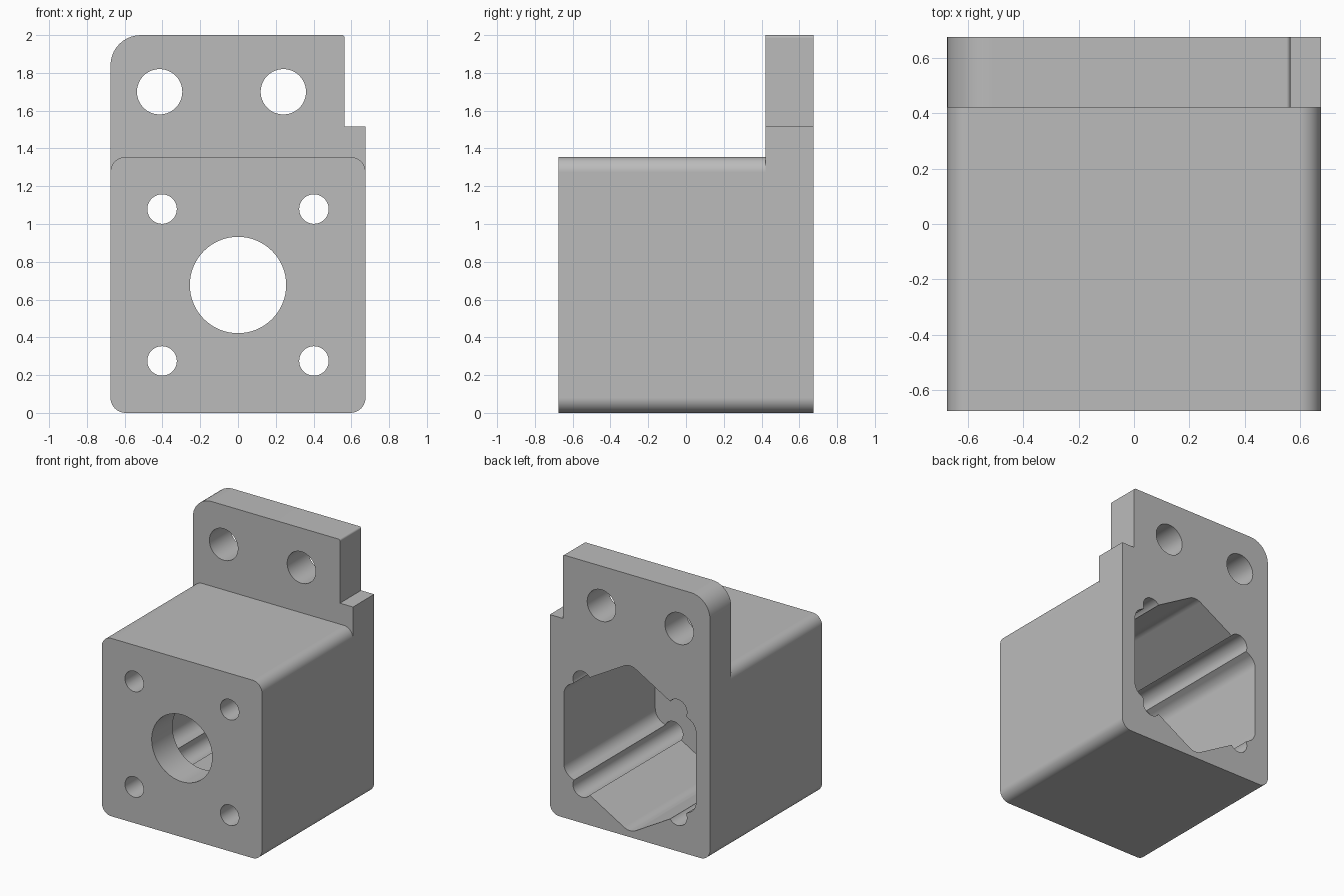
import bpy, bmesh, math
from mathutils import Vector

cube = bpy.data.objects.get("Cube")
if cube:
    bpy.data.objects.remove(cube, do_unlink=True)

grey = bpy.data.materials.new("light grey")
grey.use_nodes = True
colour = (0.5, 0.5, 0.5, 1)
grey.diffuse_color = colour
grey.node_tree.nodes["Principled BSDF"].inputs["Base Color"].default_value = colour

HALF = 0.675      # half width and half depth
MID = 0.677       # height of the bore axis
STEPS = 10        # segments per rounded corner


def rounded(corners):
    """Outline from (x, z, radius) corners, with arcs at the corners."""
    out = []
    for i, (x, z, r) in enumerate(corners):
        p = Vector((x, z))
        if r == 0:
            out.append(p)
            continue
        a = (Vector(corners[i - 1][:2]) - p).normalized()
        b = (Vector(corners[(i + 1) % len(corners)][:2]) - p).normalized()
        half = a.angle(b) / 2
        centre = p + (a + b).normalized() * (r / math.sin(half))
        start = p + a * (r / math.tan(half)) - centre
        end = p + b * (r / math.tan(half)) - centre
        sweep = start.angle(end)
        for k in range(STEPS + 1):
            t = k / STEPS
            arc = start * math.sin((1 - t) * sweep) + end * math.sin(t * sweep)
            out.append(centre + arc / math.sin(sweep))
    return out


def circle(x, z, r, n=64):
    angles = [math.tau * i / n for i in range(n)]
    return [Vector((x + r * math.cos(a), z + r * math.sin(a))) for a in angles]


def prism(name, outline, y0, y1):
    """Extrude an x-z outline from y0 to y1."""
    bm = bmesh.new()
    face = bm.faces.new([bm.verts.new((p.x, y0, p.y)) for p in outline])
    new = bmesh.ops.extrude_face_region(bm, geom=[face])["geom"]
    verts = [v for v in new if isinstance(v, bmesh.types.BMVert)]
    bmesh.ops.translate(bm, verts=verts, vec=(0, y1 - y0, 0))
    bmesh.ops.recalc_face_normals(bm, faces=bm.faces)
    mesh = bpy.data.meshes.new(name)
    bm.to_mesh(mesh)
    bm.free()
    mesh.materials.append(grey)
    obj = bpy.data.objects.new(name, mesh)
    bpy.context.collection.objects.link(obj)
    return obj


def combine(target, other, operation):
    """Apply a boolean and discard the helper."""
    bpy.context.view_layer.objects.active = target
    mod = target.modifiers.new("boolean", "BOOLEAN")
    mod.operation, mod.object, mod.solver = operation, other, "EXACT"
    bpy.ops.object.modifier_apply(modifier=mod.name)
    bpy.data.objects.remove(other, do_unlink=True)


# Square housing with rounded long edges
body_top = 1.355
housing = prism("housing", rounded([
    (-HALF, 0, 0.08), (HALF, 0, 0.08),
    (HALF, body_top, 0.08), (-HALF, body_top, 0.08)]), -HALF, HALF)

# Rear mounting plate with a stepped corner
plate = prism("mounting_plate", rounded([
    (-HALF, 0, 0.08), (HALF, 0, 0.08), (HALF, 1.515, 0),
    (0.565, 1.515, 0), (0.565, 2, 0.015), (-HALF, 2, 0.16)]), 0.42, HALF)
combine(housing, plate, "UNION")

# Hexagonal cavity open to the rear
hex_radius = 0.643
points = [math.radians(30 + 60 * i) for i in range(6)]
cavity = prism("cavity_cutter", rounded([
    (hex_radius * math.cos(a), MID + hex_radius * math.sin(a), 0.1)
    for a in points]), -0.425, 0.8)
combine(housing, cavity, "DIFFERENCE")

# Shaft bore, four screw channels and two plate holes
holes = [(0, MID, 0.255), (-0.415, 1.7, 0.12), (0.24, 1.7, 0.12)]
holes += [(sx * 0.402, MID + sz * 0.402, 0.078) for sx in (-1, 1) for sz in (-1, 1)]
for x, z, r in holes:
    combine(housing, prism("hole_cutter", circle(x, z, r), -0.8, 0.8), "DIFFERENCE")

# Merge coplanar faces, then smooth the curved walls
bm = bmesh.new()
bm.from_mesh(housing.data)
bmesh.ops.remove_doubles(bm, verts=bm.verts, dist=0.0001)
bmesh.ops.dissolve_limit(bm, angle_limit=math.radians(0.5), verts=bm.verts, edges=bm.edges)
bm.to_mesh(housing.data)
bm.free()

bpy.ops.object.select_all(action="DESELECT")
housing.select_set(True)
bpy.context.view_layer.objects.active = housing
bpy.ops.object.shade_smooth_by_angle(angle=math.radians(30))
weighted = housing.modifiers.new("weighted_normals", "WEIGHTED_NORMAL")
weighted.keep_sharp = True
